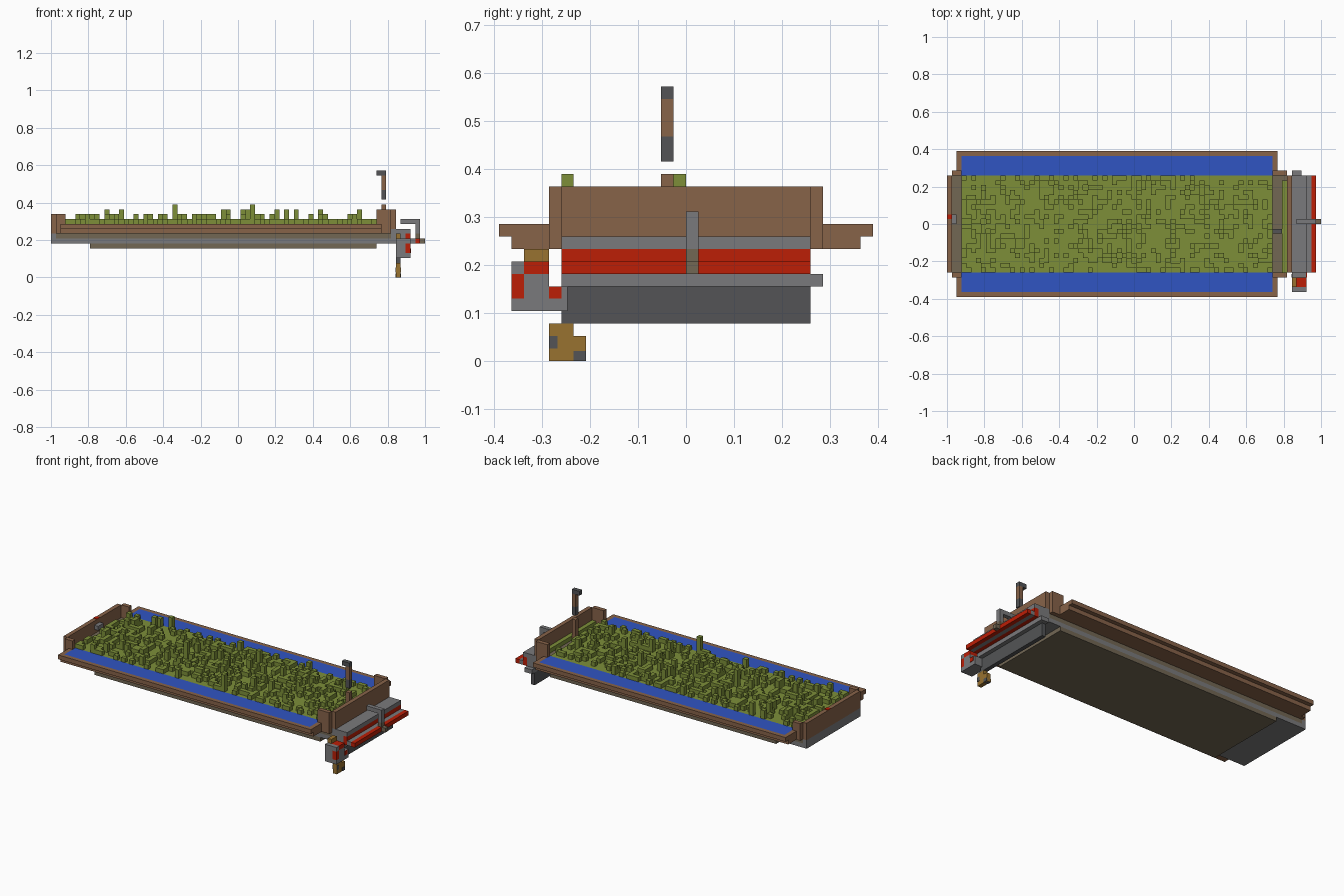
import bpy, bmesh, random
from mathutils import Matrix, Vector

cube = bpy.data.objects.get("Cube")
if cube:
    bpy.data.objects.remove(cube, do_unlink=True)

V = 2 / 77          # size of one block
HALF = 38.5         # half of the length in blocks
random.seed(4)


def linear(c):
    c /= 255
    return c / 12.92 if c <= 0.04045 else ((c + 0.055) / 1.055) ** 2.4


def material(name, *rgb):
    m = bpy.data.materials.new(name)
    m.use_nodes = True
    col = [linear(c) for c in rgb] + [1]
    m.diffuse_color = col
    m.node_tree.nodes["Principled BSDF"].inputs["Base Color"].default_value = col
    return m


wood = material("brown wood", 135, 99, 73)
taupe = material("taupe", 114, 103, 84)
green = material("grass green", 125, 143, 57)
blue = material("water blue", 48, 85, 194)
grey = material("mid grey", 122, 122, 124)
dark = material("dark grey", 83, 84, 86)
red = material("red", 188, 30, 6)
gold = material("gold brown", 153, 114, 48)


def part(name, mat, *boxes):
    """Boxes are given in blocks: x0, x1, y0, y1, z0, z1."""
    bm = bmesh.new()
    for x0, x1, y0, y1, z0, z1 in boxes:
        mid = Vector(((x0 + x1) / 2 - HALF, (y0 + y1) / 2, (z0 + z1) / 2)) * V
        size = Vector((x1 - x0, y1 - y0, z1 - z0)) * V
        bmesh.ops.create_cube(bm, size=1, matrix=Matrix.Translation(mid) @ Matrix.Diagonal(size.to_4d()))
    me = bpy.data.meshes.new(name)
    bm.to_mesh(me)
    bm.free()
    me.materials.append(mat)
    ob = bpy.data.objects.new(name, me)
    bpy.context.collection.objects.link(ob)
    return ob


def both(box):
    """The box and its mirror across the long axis."""
    x0, x1, y0, y1, z0, z1 = box
    return [box, (x0, x1, -y1, -y0, z0, z1)]


# Hull layers
part("bottom_plate", taupe, (8, 67, -10, 10, 6, 7))
part("hull_base", grey, (0, 70, -10, 10, 7, 8), (0, 1, -10, 10, 8, 9))
part("hull_side", taupe, (1, 70, -10, 10, 8, 9))
part("end_floors", taupe, (1, 3, -10, 10, 9, 10), (67, 70, -10, 10, 9, 10))

# Stepped rim holding the water level with its top
part("lower_rim", wood, *both((2, 68, 10, 14, 9, 10)))
part("upper_rim", wood, *both((2, 68, 14, 15, 10, 11)), *both((2, 3, 10, 14, 10, 11)),
     *both((67, 68, 10, 14, 10, 11)))
part("water", blue, *both((3, 67, 10, 14, 10, 11)))

# Raised end walls
part("rear_wall", wood, (0, 1, -10, 10, 9, 13), *both((1, 3, 10, 11, 9, 13)))
part("head_wall", wood, (70, 71, -10, 10, 10, 14), *both((67, 70, 10, 11, 9, 14)))
part("rear_fitting", grey, (1, 2, 0, 2, 11, 12))
part("rear_fitting_mark", red, (0, 1, 1, 2, 13, 13.1))

# Grass bed with random tufts
tufts = [(3, 67, -10, 10, 9, 11)]
for i in range(3, 67):
    for j in range(-10, 10):
        r = random.random()
        if r < 0.35:
            top = 15 if r < 0.002 else 14 if r < 0.009 else 13 if r < 0.05 else 12
            tufts.append((i, i + 1, j, j + 1, 11, top))
part("grass", green, *tufts)
part("grass_strip", green, (69, 70, -10, 9, 10, 11))

# Lever post
part("lever_foot", wood, (68, 69, -2, -1, 10, 15))
part("lever_socket", dark, (68, 69, -2, -1, 16, 18))
part("lever_stem", wood, (68, 69, -2, -1, 18, 21))
part("lever_grip", dark, (67, 68, -2, -1, 21, 22), (68, 69, -2, -1, 21, 22))

# Cutting head across the +x end
part("head_body", grey, (70, 74, -10, 10, 9, 10), (70, 73, -10, 10, 7, 9),
     (71, 73, -10, 11, 6, 7), (74, 75, -10, 10, 7, 8))
part("inner_red_bar", red, (73, 74, -10, 10, 7, 9))
part("outer_red_bar", red, (75, 76, -10, 10, 7, 8))
part("blade_plate", dark, (71, 72, -10, 10, 3, 6))
part("head_arm", grey, (72, 75, 0, 1, 11, 12), (75, 76, 0, 1, 9, 12))
part("arm_tip", taupe, (76, 77, 0, 1, 7, 8), (75, 76, 0, 1, 8, 9))

# Side motor and hanging foot
part("motor_body", grey, (71, 74, -13, -11, 4, 7), (71, 73, -14, -13, 4, 8), (73, 74, -14, -13, 7, 8),
     (73, 74, -14, -13, 4, 5), (71, 74, -11, -9.5, 4, 6))
part("motor_red", red, (73, 74, -14, -13, 5, 7), (72, 74, -13, -11, 7, 8),
     (73.9, 74.1, -11, -10, 5, 6))
part("motor_cap", gold, (71, 72, -13, -11, 7, 9))
part("hanging_foot", gold, (71, 72, -11, -9, 0, 3), (71, 72, -9, -8, 0, 2))
part("foot_spots", dark, (70.9, 72.1, -11, -10.3, 1, 2), (70.9, 72.1, -9, -8, 0, 0.8))
